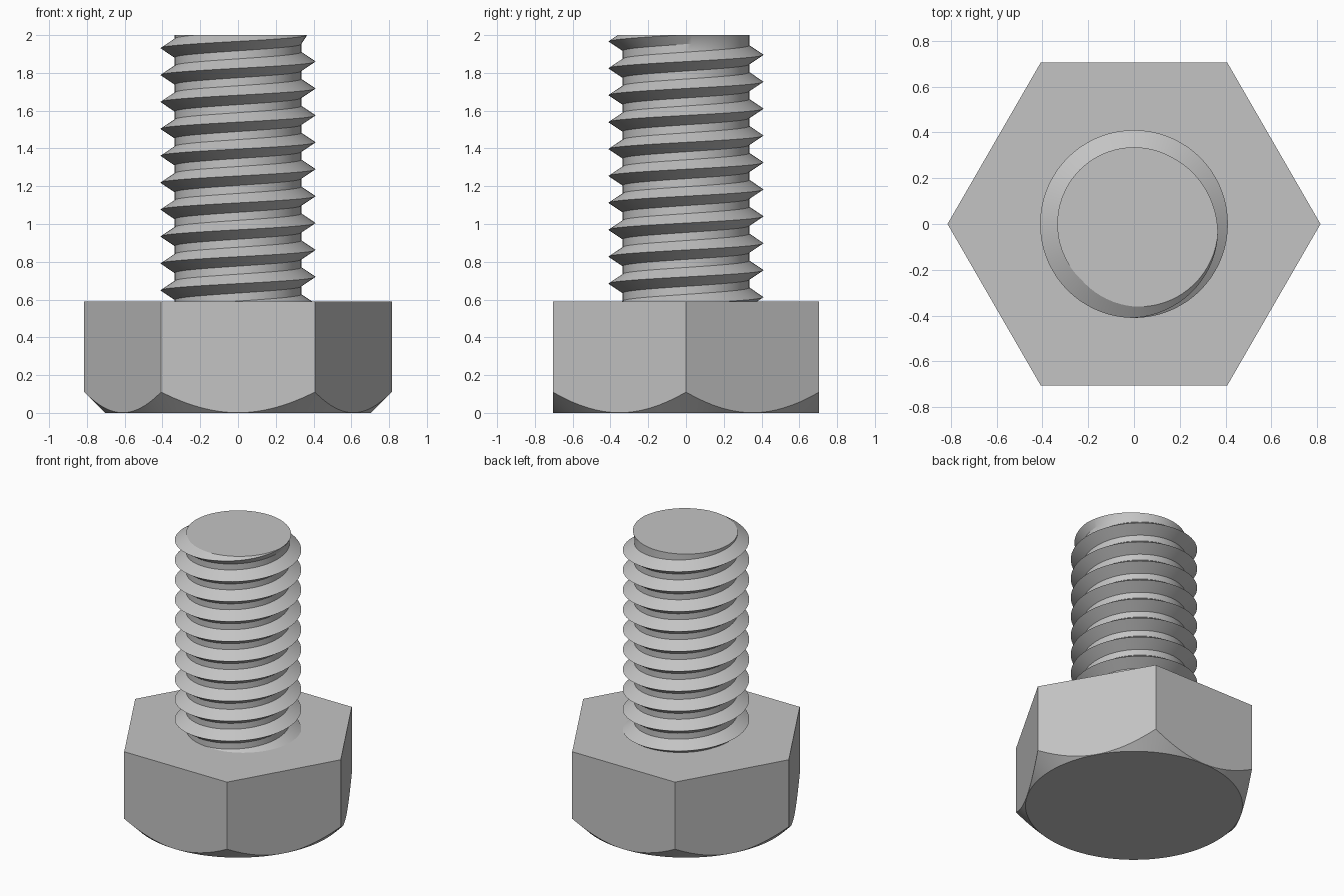
import bpy, bmesh
from math import sin, cos, pi, radians
from mathutils import Vector

cube = bpy.data.objects.get("Cube")
if cube:
    bpy.data.objects.remove(cube, do_unlink=True)

steel = bpy.data.materials.new("grey steel")
steel.use_nodes = True
GREY = (0.55, 0.55, 0.55, 1)
steel.diffuse_color = GREY
steel.node_tree.nodes["Principled BSDF"].inputs["Base Color"].default_value = GREY

HEAD_TOP, TOP = 0.59, 2.0
APOTHEM = 0.705
ROOT, CREST = 0.335, 0.41
PITCH, FLANK = 0.1425, 0.05
STEPS = 72


def cut(bm, point, normal):
    """Slice off the side the normal points to and cap the opening."""
    geom = bm.verts[:] + bm.edges[:] + bm.faces[:]
    res = bmesh.ops.bisect_plane(bm, geom=geom, dist=1e-6, plane_co=point,
                                 plane_no=normal, clear_outer=True)
    edges = [e for e in res["geom_cut"]
             if isinstance(e, bmesh.types.BMEdge) and e.is_boundary]
    bmesh.ops.edgeloop_fill(bm, edges=edges)


def finish(bm, name):
    bmesh.ops.recalc_face_normals(bm, faces=bm.faces[:])
    mesh = bpy.data.meshes.new(name)
    bm.to_mesh(mesh)
    bm.free()
    mesh.materials.append(steel)
    obj = bpy.data.objects.new(name, mesh)
    bpy.context.collection.objects.link(obj)
    bpy.ops.object.select_all(action='DESELECT')
    obj.select_set(True)
    bpy.context.view_layer.objects.active = obj
    bpy.ops.object.shade_smooth_by_angle(angle=radians(30))
    return obj


# Hex head: a 45 degree cone trimmed by six side planes leaves curved chamfers
bm = bmesh.new()
base = APOTHEM - 0.001
bmesh.ops.create_cone(bm, cap_ends=True, segments=96, radius1=base,
                      radius2=base + HEAD_TOP, depth=HEAD_TOP)
bmesh.ops.translate(bm, verts=bm.verts[:], vec=(0, 0, HEAD_TOP / 2))
for k in range(6):
    a = radians(30 + 60 * k)
    side = Vector((cos(a), sin(a), 0))
    cut(bm, side * APOTHEM, side)
finish(bm, "hex_head")

# Threaded shank: right-handed helical ridge with a flat root between turns
bm = bmesh.new()
rows = []
for i in range(-11 * STEPS, 3 * STEPS + 1):
    turn = i / STEPS
    z = 1.86 + PITCH * turn
    a = 2 * pi * turn
    # The ridge fades out at the tip
    fade = min(1, max(0.01, 1 - (turn - 0.75) / 0.42))
    crest = ROOT + (CREST - ROOT) * fade
    rows.append([bm.verts.new((r * cos(a), r * sin(a), z + dz))
                 for r, dz in ((ROOT, -FLANK), (crest, 0), (ROOT, FLANK))])
for i in range(len(rows) - 1):
    p, q = rows[i], rows[i + 1]
    for j in range(2):
        bm.faces.new((p[j], q[j], q[j + 1], p[j + 1]))
    if i + 1 + STEPS < len(rows):
        bm.faces.new((p[2], q[2], rows[i + 1 + STEPS][0], rows[i + STEPS][0]))
cut(bm, Vector((0, 0, TOP)), Vector((0, 0, 1)))
cut(bm, Vector((0, 0, HEAD_TOP - 0.05)), Vector((0, 0, -1)))
finish(bm, "threaded_shank")
